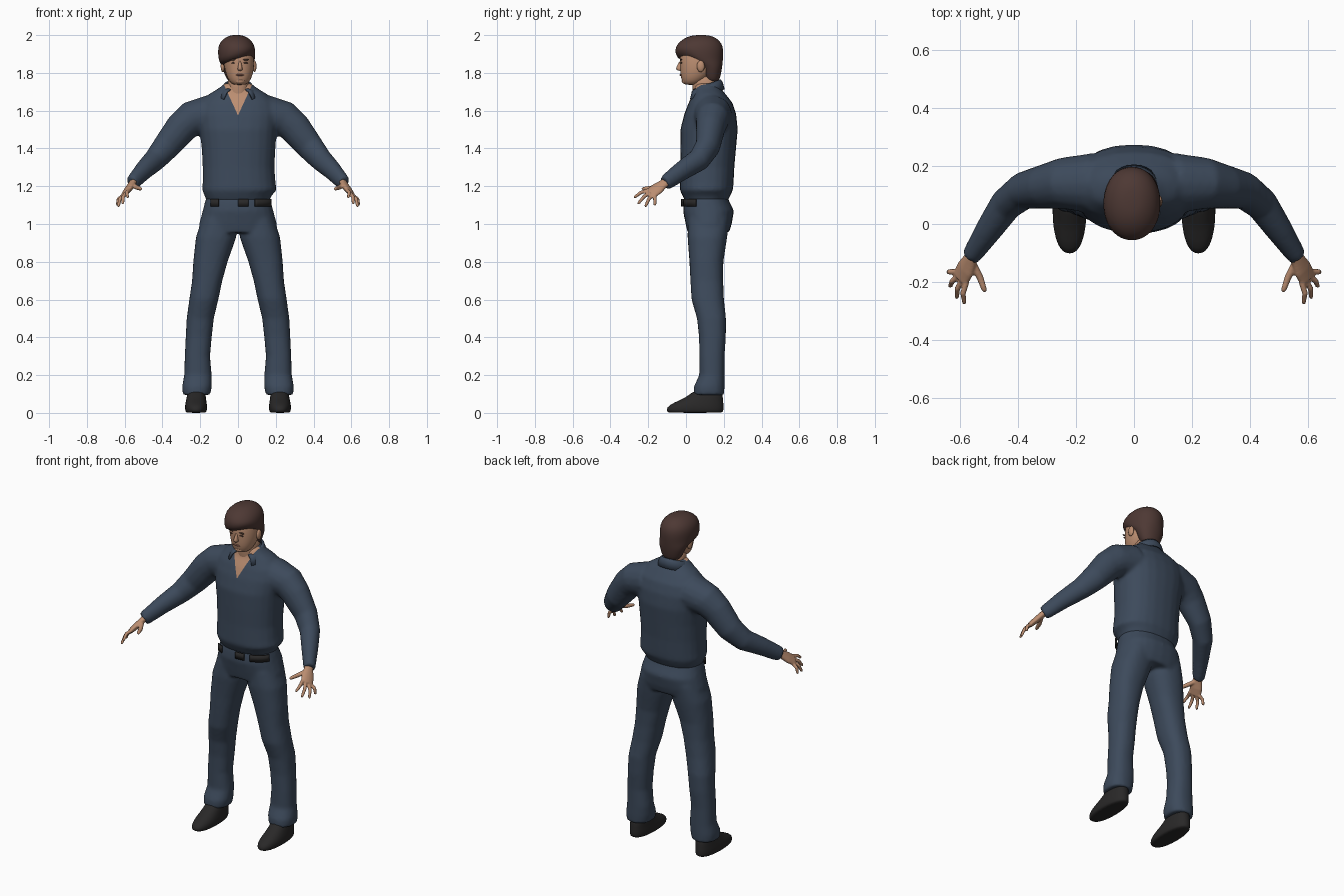
import bpy, bmesh, math
from mathutils import Vector as V

if "Cube" in bpy.data.objects:
    bpy.data.objects.remove(bpy.data.objects["Cube"])


def material(name, r, g, b):
    m = bpy.data.materials.new(name)
    m.diffuse_color = (r, g, b, 1)
    m.use_nodes = True
    m.node_tree.nodes["Principled BSDF"].inputs["Base Color"].default_value = m.diffuse_color
    return m


CLOTH = material("navy_cloth", .046, .068, .105)
SKIN = material("skin", .50, .27, .165)
HAIR = material("brown_hair", .075, .040, .034)
BLACK = material("black_leather", .022, .021, .021)
LIP = material("lip", .30, .13, .09)
DARK = material("brow_brown", .10, .055, .04)


def oval(a, z, cx, cy, rx, ry, p=2.3):
    """Point on a rounded oval; a = 0 faces the front."""
    s, c = math.sin(a), math.cos(a)
    f = lambda t: math.copysign(abs(t) ** (2 / p), t)
    return V((cx + rx * f(s), cy - ry * f(c), z))


def stack(rows, side=1, n=24, p=2.3):
    """Horizontal oval rings, rows of (z, cx, cy, rx, ry)."""
    return [[oval(2 * math.pi * k / n, z, cx * side, cy, rx, ry, p) for k in range(n)]
            for z, cx, cy, rx, ry in rows]


def tube(path, side=1, n=16, across=None):
    """Rings square to a path of (x, y, z, width, thickness)."""
    pts = [V(q[:3]) for q in path]
    rings = []
    for i, q in enumerate(path):
        t = (pts[min(i + 1, len(pts) - 1)] - pts[max(i - 1, 0)]).normalized()
        u = V(across) if across else t.cross(V((0, 0, 1)))
        u = (u - t * u.dot(t)).normalized()
        v = u.cross(t)
        ring = []
        for k in range(n):
            a = 2 * math.pi * k / n
            w = pts[i] + u * q[3] * math.cos(a) + v * q[4] * math.sin(a)
            ring.append(V((w.x * side, w.y, w.z)))
        rings.append(ring)
    return rings


def build(name, lofts, mat, voxel=0, smooth=4, closed=True, subdiv=1, thick=0):
    """Skin ring lists into one object, optionally fused into one surface."""
    bm = bmesh.new()
    for rings in lofts:
        vs = [[bm.verts.new(p) for p in r] for r in rings]
        n = len(vs[0])
        for a, b in zip(vs, vs[1:]):
            for k in range(n if closed else n - 1):
                j = (k + 1) % n
                bm.faces.new((a[k], a[j], b[j], b[k]))
        if closed:
            bm.faces.new(vs[0])
            bm.faces.new(vs[-1])
    bmesh.ops.recalc_face_normals(bm, faces=bm.faces)
    me = bpy.data.meshes.new(name)
    bm.to_mesh(me)
    bm.free()
    ob = bpy.data.objects.new(name, me)
    bpy.context.collection.objects.link(ob)
    if voxel:
        r = ob.modifiers.new("fuse", 'REMESH')
        r.mode, r.voxel_size = 'VOXEL', voxel
        s = ob.modifiers.new("soften", 'SMOOTH')
        s.factor, s.iterations = .5, smooth
    else:
        if thick:
            ob.modifiers.new("thickness", 'SOLIDIFY').thickness = thick
        if subdiv:
            ob.modifiers.new("round", 'SUBSURF').levels = subdiv
    # Bake the modifiers so that colours can be set on faces
    dg = bpy.context.evaluated_depsgraph_get()
    baked = bpy.data.meshes.new_from_object(ob.evaluated_get(dg))
    ob.modifiers.clear()
    ob.data = baked
    baked.materials.clear()
    baked.materials.append(mat)
    for f in baked.polygons:
        f.use_smooth, f.material_index = True, 0
    return ob


def blob(name, loc, size, mat):
    x, y, z = loc
    rows = []
    for i in range(7):
        a = math.pi * (.03 + .94 * i / 6)
        rows.append((z - size[2] * math.cos(a), x, y, size[0] * math.sin(a), size[1] * math.sin(a)))
    return build(name, [stack(rows, n=12, p=2)], mat, subdiv=0)


# Shirt: body and both sleeves fused together
body = [(1.12, 0, .108, .165, .112), (1.15, 0, .108, .178, .127), (1.18, .008, .108, .197, .141),
        (1.22, .006, .11, .193, .142), (1.3, .003, .113, .19, .143), (1.4, .003, .117, .195, .148),
        (1.5, 0, .122, .205, .152), (1.58, 0, .128, .215, .138), (1.64, 0, .13, .2, .117),
        (1.69, 0, .123, .15, .085), (1.72, 0, .113, .1, .07), (1.745, 0, .108, .07, .06)]
sleeve = [(.14, .14, 1.58, .105, .105), (.25, .14, 1.555, .088, .094), (.3, .13, 1.51, .078, .086),
          (.38, .115, 1.41, .064, .074), (.44, .068, 1.34, .057, .062), (.5, -.02, 1.283, .047, .052),
          (.55, -.095, 1.228, .036, .044), (.562, -.112, 1.217, .033, .04)]
shirt = build("shirt", [stack(body), tube(sleeve), tube(sleeve, -1)], CLOTH, .011, 4)

# Open neckline, cut as a V in the front of the shirt
SLOPE, LOW = .46, 1.575
shirt.data.materials.append(SKIN)
bm = bmesh.new()
bm.from_mesh(shirt.data)
for s in (1, -1):
    faces = [f for f in bm.faces if f.calc_center_median().y < .1 and f.calc_center_median().z > 1.55]
    geom = set(faces) | {e for f in faces for e in f.edges} | {v for f in faces for v in f.verts}
    bmesh.ops.bisect_plane(bm, geom=list(geom), plane_co=(0, 0, LOW), plane_no=(1, 0, -s * SLOPE))
for f in bm.faces:
    c = f.calc_center_median()
    if c.y < .1 and abs(c.x) < SLOPE * (c.z - LOW):
        f.material_index = 1
bm.to_mesh(shirt.data)
bm.free()

# Collar strip around the neck with pointed front tips
top, low = [], []
for k in range(25):
    a = math.radians(33 + 294 * k / 24)
    s, c = math.sin(a), math.cos(a)
    z = 1.738 - .028 * c
    top.append(V((.073 * s, .105 - .078 * c, z)))
    low.append(V((.1 * s + math.copysign(.027 * max(0, c), s), .105 - .1 * c, z - .053)))
mid = [(p + q) / 2 + V((0, 0, .012)) for p, q in zip(top, low)]
build("collar", [[top, mid, low]], CLOTH, closed=False, subdiv=0, thick=.007)

# Trousers: hips and both legs fused together
hips = [(1.15, 0, .108, .165, .11), (1.12, 0, .109, .174, .12), (1.07, 0, .119, .187, .135),
        (1.0, 0, .12, .206, .122), (.955, 0, .118, .205, .11)]
leg = [(1.03, .1, .12, .09, .11), (.93, .116, .113, .107, .105), (.8, .146, .108, .091, .09),
       (.7, .163, .11, .08, .087), (.6, .181, .115, .077, .086), (.5, .2, .135, .072, .077),
       (.4, .208, .14, .069, .071), (.3, .215, .137, .067, .067), (.2, .212, .137, .073, .067),
       (.14, .217, .123, .079, .081), (.095, .22, .121, .073, .081)]
build("trousers", [stack(hips), stack(leg), stack(leg, -1)], CLOTH, .011, 4)

# Belt pieces showing under the shirt hem
for i, (a0, a1) in enumerate(((-47, -30), (0, 14), (25, 68))):
    rows = [[oval(math.radians(a0 + (a1 - a0) * k / 8), z, 0, .11, .19, .137) for k in range(9)]
            for z in (1.093, 1.133)]
    build("belt_%d" % i, [rows], BLACK, closed=False, subdiv=0, thick=.008)

# Shoes
shoe = [(0, .222, .048, .05, .143), (.006, .222, .048, .056, .15), (.03, .222, .048, .06, .153),
        (.055, .222, .066, .056, .132), (.08, .221, .098, .051, .098), (.13, .22, .122, .046, .068)]
for side, tag in ((1, "left"), (-1, "right")):
    build(tag + "_shoe", [stack(shoe, side)], BLACK)

# Hands: palm, four fingers and thumb fused together
spread = V((.59, .62, -.52))
knuckle = V((.594, -.182, 1.163))
palm = [(.545, -.09, 1.232, .027, .02), (.562, -.12, 1.212, .028, .018),
        (.58, -.155, 1.185, .038, .018), (.598, -.188, 1.16, .037, .014)]
tips = [(.585, -.277, 1.14), (.612, -.257, 1.105), (.636, -.217, 1.09), (.642, -.165, 1.098)]


def finger(a, b, r, drop=.008):
    m = (a + b) / 2 + V((drop, 0, drop))
    return [(*a, r, r), (*m, r * .95, r * .95), (*a.lerp(b, .9), r * .75, r * .75), (*b, r * .4, r * .4)]


for side, tag in ((1, "left"), (-1, "right")):
    parts = [tube(palm, side, across=spread)]
    for i, t in enumerate(tips):
        parts.append(tube(finger(knuckle + spread * (-.029 + .019 * i), V(t), .0105), side, 10))
    parts.append(tube(finger(V((.556, -.135, 1.205)), V((.512, -.234, 1.185)), .013, -.004), side, 10))
    build(tag + "_hand", parts, SKIN, .0045, 2)

# Neck and head
neck = [(1.58, 0, .11, .06, .06), (1.66, 0, .105, .06, .066), (1.72, .002, .1, .057, .066),
        (1.8, .004, .095, .06, .07)]
build("neck", [stack(neck)], SKIN)
head = [(1.736, .008, .025, .03, .033), (1.748, .008, .032, .049, .049), (1.775, .008, .045, .065, .073),
        (1.81, .007, .055, .076, .086), (1.85, .005, .06, .081, .093), (1.89, 0, .065, .083, .1),
        (1.94, 0, .07, .075, .09), (1.965, 0, .07, .04, .05)]
build("head", [stack(head, p=2.1)], SKIN)
nose = [(1.868, .01, -.022, .006, .01), (1.84, .011, -.032, .009, .015),
        (1.822, .011, -.036, .015, .021), (1.81, .011, -.03, .012, .014)]
build("nose", [stack(nose, n=10, p=2)], SKIN)
blob("chin", (.01, -.005, 1.757), (.028, .018, .016), SKIN)
blob("mouth", (.01, -.028, 1.789), (.023, .006, .005), LIP)
for s, tag in ((1, "left"), (-1, "right")):
    blob(tag + "_eye", (.009 + s * .032, -.025, 1.853), (.013, .005, .004), DARK)
    blob(tag + "_brow", (.009 + s * .033, -.027, 1.87), (.018, .006, .004), DARK)
    blob(tag + "_ear", (.003 + s * .084, .078, 1.835), (.011, .021, .031), SKIN)

# Hair cap with a fringe swept down to one side
cap = [(1.75, 0, .14, .045, .03), (1.765, 0, .138, .058, .04), (1.8, -.002, .133, .073, .054),
       (1.84, -.004, .13, .086, .063), (1.868, -.006, .078, .096, .118), (1.9, -.007, .07, .1, .129),
       (1.94, -.008, .07, .098, .127), (1.97, -.008, .075, .082, .105), (1.991, -.008, .078, .054, .072),
       (2.001, -.008, .08, .025, .033)]
rings = stack(cap, p=2.1)
for p in (p for r in rings for p in r):
    if p.z < 1.93:
        p.z += .28 * (p.x + .015) * max(0, min(1, (.07 - p.y) / .07))
build("hair", [rings], HAIR)
